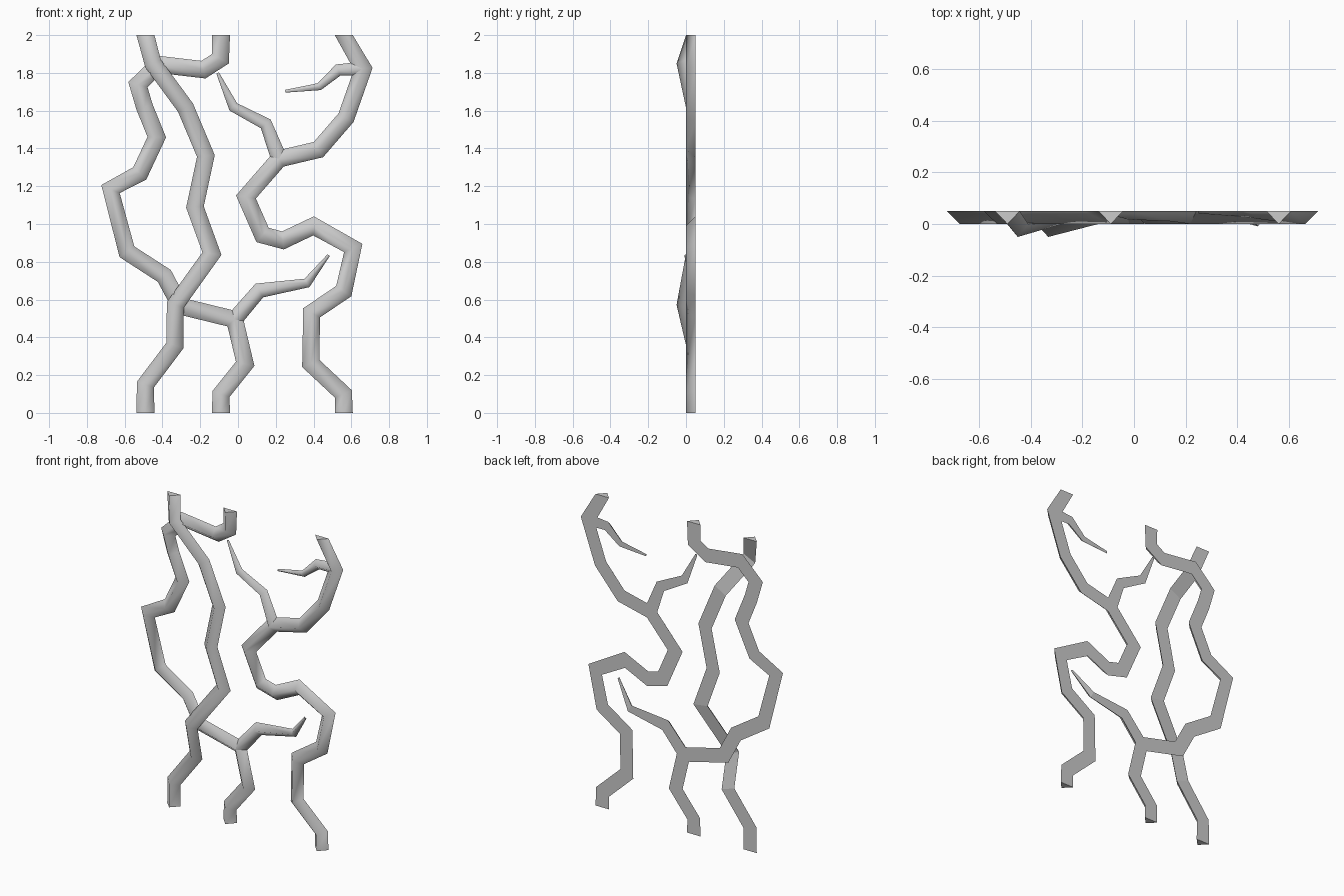
import bpy, bmesh
from mathutils import Vector

if "Cube" in bpy.data.objects:
    bpy.data.objects.remove(bpy.data.objects["Cube"])

BACK, DEPTH, WIDTH = 0.05, 0.05, 0.09


def vine(name, points, lifts=None, widths=None, flat_end=True):
    """Sweep a triangular section (flat back, ridge to the front) along an x/z path."""
    lifts = lifts or {}
    pts = [Vector(p) for p in points]
    last = len(pts) - 1
    bm = bmesh.new()
    rings = []
    for i, p in enumerate(pts):
        a = (pts[i] - pts[i - 1]).normalized() if i > 0 else None
        b = (pts[i + 1] - pts[i]).normalized() if i < last else None
        tan = ((a or b) + (b or a)).normalized()
        side = Vector((tan.y, -tan.x))
        miter = min(1 / max(tan.dot(a or b), 0.1), 1.18)
        if flat_end and i in (0, last):          # cut level with floor or top
            side = Vector((1, 0))
            miter = 1.06
        w = widths[i] if widths else WIDTH
        d = DEPTH * min(1, w / WIDTH * 1.1)
        y = BACK - lifts.get(i, 0)
        h = side * (w / 2 * miter)
        rings.append([bm.verts.new((p.x - h.x, y, p.y - h.y)),
                      bm.verts.new((p.x, y - d, p.y)),
                      bm.verts.new((p.x + h.x, y, p.y + h.y))])
    for r, s in zip(rings, rings[1:]):
        for k in range(3):
            f = bm.faces.new((r[k], r[(k + 1) % 3], s[(k + 1) % 3], s[k]))
            f.smooth = k < 2                     # rounded front, flat back
    bm.faces.new(rings[0][::-1])
    bm.faces.new(rings[-1])
    bmesh.ops.recalc_face_normals(bm, faces=bm.faces)
    me = bpy.data.meshes.new(name)
    bm.to_mesh(me)
    bm.free()
    ob = bpy.data.objects.new(name, me)
    bpy.context.collection.objects.link(ob)
    return ob


# Left vine, passing in front of the middle vine twice
vine("left_vine", [(-.49, 0), (-.49, .15), (-.333, .358), (-.332, .572), (-.138, .843),
                   (-.228, 1.09), (-.17, 1.36), (-.278, 1.616), (-.45, 1.85), (-.49, 2)],
     lifts={3: .05, 8: .05})

# Middle vine, looping out to the far left
vine("middle_vine", [(-.09, 0), (-.09, .10), (.038, .26), (-.018, .495), (-.305, .565),
                     (-.39, .725), (-.588, .853), (-.675, 1.185), (-.52, 1.268),
                     (-.43, 1.46), (-.495, 1.62), (-.53, 1.738), (-.42, 1.845),
                     (-.183, 1.817), (-.093, 1.875), (-.09, 2)])

# Right vine
vine("right_vine", [(.56, 0), (.558, .1), (.385, .262), (.39, .53), (.56, .645),
                    (.61, .873), (.40, .99), (.238, .913), (.13, .942), (.042, 1.143),
                    (.218, 1.345), (.426, 1.394), (.572, 1.563), (.663, 1.822), (.56, 2)])

# Tapering side shoots
vine("lower_shoot", [(-.018, .495), (.113, .648), (.365, .688), (.48, .835)],
     lifts={3: .05}, widths=[.085, .078, .048, .015], flat_end=False)
vine("upper_shoot", [(.218, 1.345), (.147, 1.53), (-.025, 1.62), (-.108, 1.8)],
     widths=[.085, .065, .053, .015], flat_end=False)
vine("top_shoot", [(.663, 1.822), (.53, 1.815), (.43, 1.727), (.25, 1.703)],
     widths=[.075, .06, .038, .015], flat_end=False)
